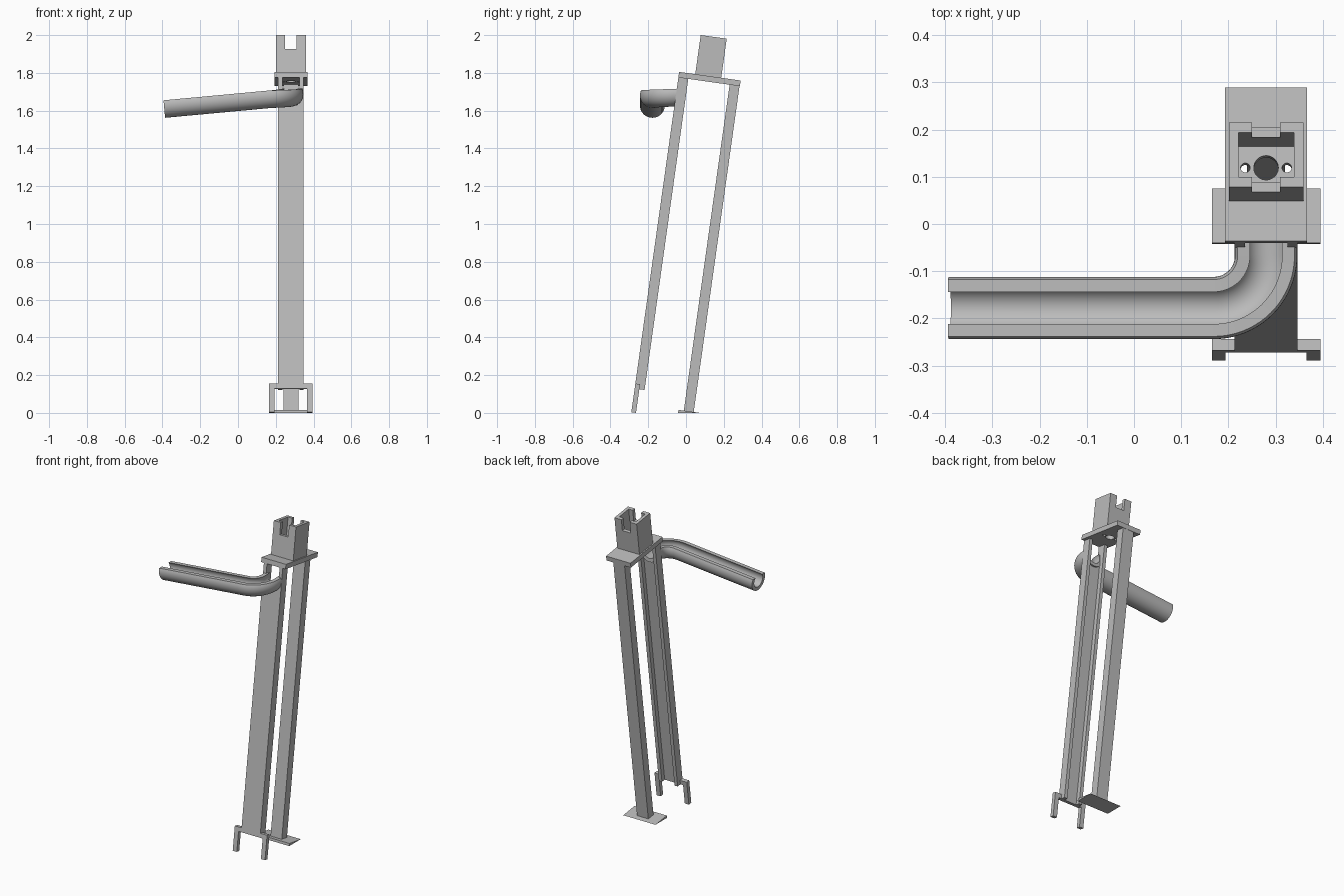
import bpy, bmesh, math
from mathutils import Vector, Matrix

cube = bpy.data.objects.get("Cube")
if cube:
    bpy.data.objects.remove(cube, do_unlink=True)

# One grey for the whole stand
grey = bpy.data.materials.new("plain grey")
grey.use_nodes = True
grey.diffuse_color = (0.5, 0.5, 0.5, 1)
grey.node_tree.nodes["Principled BSDF"].inputs["Base Color"].default_value = (0.5, 0.5, 0.5, 1)

CX = 0.28                                   # centre line of the stand
LEAN = Matrix.Translation((CX, -0.29, 0)) @ Matrix.Rotation(math.radians(-8), 4, "X")


def add_object(name, bm, matrix=Matrix()):
    bmesh.ops.recalc_face_normals(bm, faces=bm.faces)
    mesh = bpy.data.meshes.new(name)
    bm.to_mesh(mesh)
    bm.free()
    mesh.materials.append(grey)
    ob = bpy.data.objects.new(name, mesh)
    ob.matrix_world = matrix
    bpy.context.collection.objects.link(ob)
    return ob


def box(name, x, y, z, matrix=LEAN):
    """Box from (min, max) pairs, in the leaning frame."""
    bm = bmesh.new()
    size = [b - a for a, b in (x, y, z)]
    mid = [(a + b) / 2 for a, b in (x, y, z)]
    bmesh.ops.create_cube(bm, size=1, matrix=Matrix.Translation(mid) @ Matrix.Diagonal((*size, 1)))
    return add_object(name, bm, matrix)


def rod(name, x, y, z, radius):
    bm = bmesh.new()
    bmesh.ops.create_cone(bm, cap_ends=True, segments=32, radius1=radius, radius2=radius,
                          depth=0.2, matrix=Matrix.Translation((x, y, z)))
    return add_object(name, bm, LEAN)


def activate(ob):
    bpy.ops.object.select_all(action="DESELECT")
    ob.select_set(True)
    bpy.context.view_layer.objects.active = ob


def cut(ob, cutters):
    for cutter in cutters:
        cutter.hide_render = True
        mod = ob.modifiers.new("cut", "BOOLEAN")
        mod.operation = "DIFFERENCE"
        mod.solver = "EXACT"
        mod.object = cutter
        activate(ob)
        bpy.ops.object.modifier_apply(modifier=mod.name)
        bpy.data.objects.remove(cutter, do_unlink=True)


# Front leg: web with a flange down each side, forked at the foot
box("front_leg_web", (-0.066, 0.066), (0, 0.025), (0.13, 1.657))
box("fork_crossbar", (-0.115, 0.115), (0, 0.025), (0.13, 0.157))
for side, s in (("left", 1), ("right", -1)):
    box("front_leg_flange_" + side, sorted((s * 0.045, s * 0.067)), (0, 0.053), (0.13, 1.795))
    box("fork_prong_" + side, sorted((s * 0.086, s * 0.115)), (0, 0.025), (0.0035, 0.157))

# Rear leg
box("rear_leg", (-0.04, 0.04), (0.274, 0.327), (0.046, 1.795))

# Wedge foot below the rear leg
bm = bmesh.new()
wedge = [bm.verts.new((CX - 0.115, y, z)) for y, z in ((-0.042, 0), (0.075, 0), (-0.04, 0.016))]
ret = bmesh.ops.extrude_face_region(bm, geom=[bm.faces.new(wedge)])
bmesh.ops.translate(bm, vec=(0.23, 0, 0),
                    verts=[g for g in ret["geom"] if isinstance(g, bmesh.types.BMVert)])
add_object("rear_foot", bm)

# Top plate with one large and two small holes
plate = box("top_plate", (-0.087, 0.087), (0, 0.329), (1.793, 1.823))
cut(plate, [rod("hole", x, 0.157, 1.81, r) for x, r in ((0, 0.026), (-0.044, 0.01), (0.044, 0.01))])

# Open socket, notched front and back
socket = box("socket", (-0.079, 0.079), (0.086, 0.225), (1.822, 2.032))
cut(socket, [box("cavity", (-0.059, 0.059), (0.108, 0.203), (1.8, 2.1)),
             box("notch", (-0.03, 0.03), (0.05, 0.26), (1.957, 2.1))])

# Chute: open pipe swept round a bend and gently downhill
R_OUT, R_IN, RIM, BEND = 0.066, 0.0434, 0.027, 0.111
path = [Vector((CX, -0.03, 1.69))]
steps = 20
for i in range(steps + 1):
    t = i / steps
    a = t * math.pi / 2
    path.append(Vector((CX - BEND + BEND * math.cos(a), -0.067 - BEND * math.sin(a),
                        1.688 - 0.008 * t)))
path.append(Vector((-0.392, -0.067 - BEND, 1.628)))


def arc(radius, n=28):
    start = math.asin(RIM / radius)
    sweep = math.pi + 2 * start
    return [(radius * math.cos(start - sweep * i / n), radius * math.sin(start - sweep * i / n))
            for i in range(n + 1)]


section = arc(R_OUT) + arc(R_IN)[::-1]
bm = bmesh.new()
rings = []
for i, p in enumerate(path):
    before, after = path[max(i - 1, 0)], path[min(i + 1, len(path) - 1)]
    ahead = (after - p).normalized() + (p - before).normalized()
    if i == len(path) - 2:
        ahead = Vector((-1, 0, -0.06))
    ahead.normalize()
    across = ahead.cross(Vector((0, 0, 1))).normalized()
    up = across.cross(ahead)
    rings.append([bm.verts.new(p + across * u + up * v) for u, v in section])
n = len(section)
for r0, r1 in zip(rings, rings[1:]):
    for k in range(n):
        bm.faces.new((r0[k], r0[(k + 1) % n], r1[(k + 1) % n], r1[k]))
for ring in (rings[0], rings[-1]):          # end caps, as strips across the wall
    for k in range(n // 2 - 1):
        bm.faces.new((ring[k], ring[k + 1], ring[n - 2 - k], ring[n - 1 - k]))
chute = add_object("chute", bm)
activate(chute)
bpy.ops.object.shade_smooth_by_angle(angle=math.radians(30))
